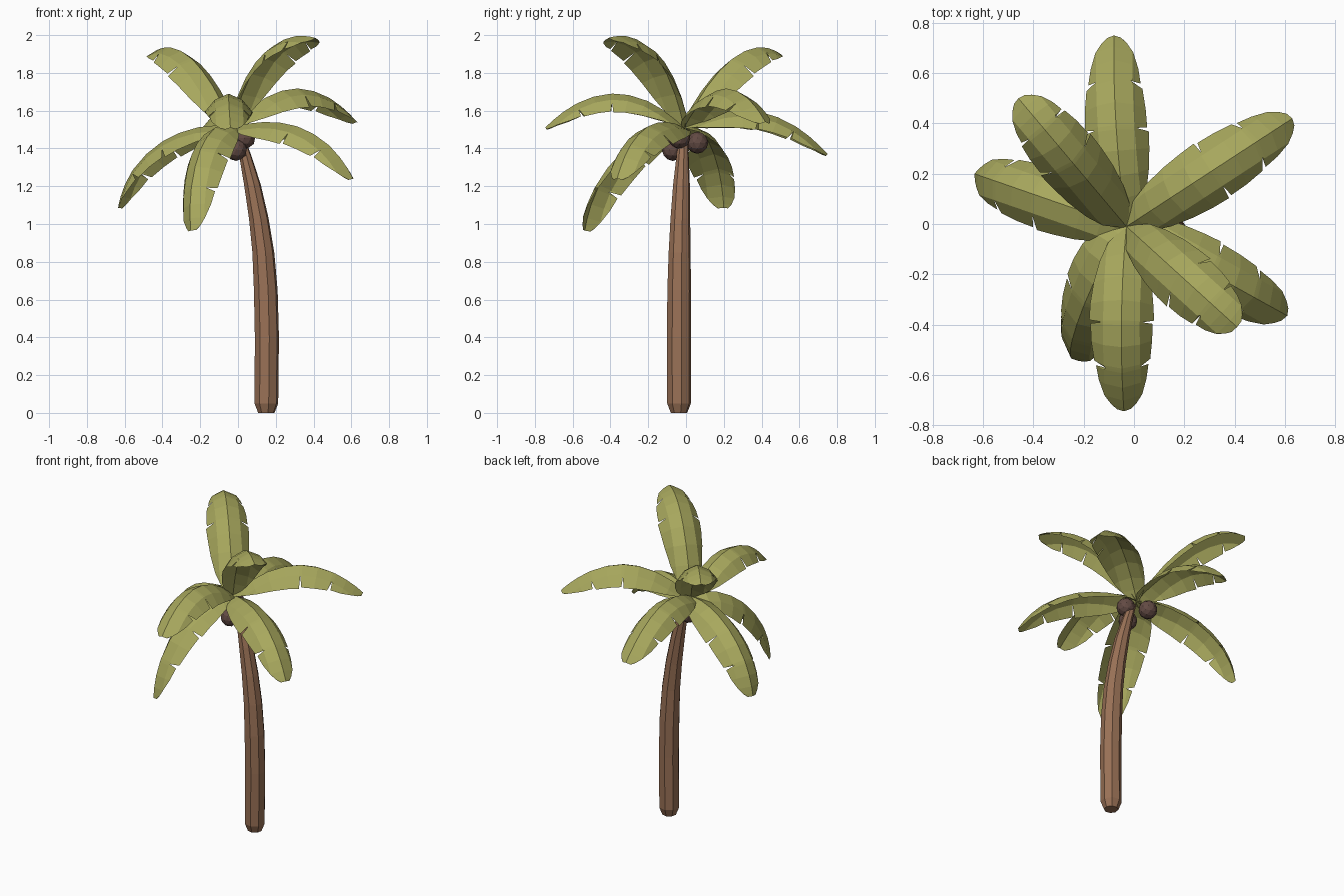
import bpy, bmesh, math
from mathutils import Vector

if "Cube" in bpy.data.objects:
    bpy.data.objects.remove(bpy.data.objects["Cube"])


def material(name, rgb):
    m = bpy.data.materials.new(name)
    m.diffuse_color = (*rgb, 1)
    m.use_nodes = True
    m.node_tree.nodes["Principled BSDF"].inputs["Base Color"].default_value = m.diffuse_color
    return m


GREEN = material("olive green", (0.39, 0.39, 0.11))
BARK = material("bark brown", (0.32, 0.165, 0.093))
SHELL = material("coconut brown", (0.125, 0.07, 0.058))


def finish(bm, name, mat):
    me = bpy.data.meshes.new(name)
    bm.to_mesh(me)
    bm.free()
    me.materials.append(mat)
    ob = bpy.data.objects.new(name, me)
    bpy.context.collection.objects.link(ob)
    return ob


# Trunk: octagonal rings (x, y, z, radius) along a leaning curve
RINGS = [(.15, -.037, 0, .044), (.15, -.037, .05, .064), (.153, -.037, .4, .065),
         (.147, -.036, .65, .064), (.134, -.034, .85, .059), (.11, -.03, 1.03, .053),
         (.076, -.024, 1.21, .045), (.039, -.018, 1.36, .033), (.005, -.015, 1.47, .026)]
bm = bmesh.new()
loops = []
for x, y, z, r in RINGS:
    loops.append([bm.verts.new((x + r * math.cos(a), y + r * math.sin(a), z))
                  for a in (math.tau * (k + .25) / 8 for k in range(8))])
for lo, hi in zip(loops, loops[1:]):
    for k in range(8):
        j = (k + 1) % 8
        bm.faces.new((lo[k], lo[j], hi[j], hi[k]))
bm.faces.new(loops[0][::-1])
bm.faces.new(loops[-1])
finish(bm, "trunk", BARK)

# Coconuts below the crown
for i, c in enumerate([(.035, -.035, 1.455), (-.06, .06, 1.43), (-.01, -.07, 1.392)]):
    bm = bmesh.new()
    bmesh.ops.create_icosphere(bm, subdivisions=2, radius=.058)
    bmesh.ops.translate(bm, verts=bm.verts, vec=c)
    finish(bm, f"coconut_{i + 1}", SHELL)

# Half-blade outline: (t, left width, right width); dips are the torn notches
BLADE = [(0, .015, .015), (.07, .075, .075), (.15, .115, .115), (.27, .145, .145),
         (.40, .16, .16), (.51, .167, .164), (.52, .095, .085), (.533, .158, .156),
         (.65, .154, .152), (.765, .14, .136), (.778, .08, .07), (.79, .128, .126),
         (.87, .112, .112), (.94, .082, .082), (.98, .054, .054), (1, .03, .03)]
BASE = Vector((-.03, -.01, 1.51))
INNER, OUTER = math.radians(24), math.radians(50)   # droop of the two strips per side


def cubic(p, t):
    """Cubic through four values at t = 0, 1/3, 2/3, 1."""
    s = 3 * t
    return (-p[0] * (s - 1) * (s - 2) * (s - 3) / 6 + p[1] * s * (s - 2) * (s - 3) / 2
            - p[2] * s * (s - 1) * (s - 3) / 2 + p[3] * s * (s - 1) * (s - 2) / 6)


def frond(name, tip, r1, z1, r2, z2, z3, bend=0, roll=0):
    """Arched leaf from BASE to tip; (r, z) are midrib points on the way."""
    flat = Vector((tip[0] - BASE.x, tip[1] - BASE.y, 0))
    side = Vector((-flat.y, flat.x, 0)).normalized()

    def mid(t):
        p = BASE + flat * cubic((0, r1, r2, 1), t) + side * bend * 4 * t * (1 - t)
        p.z = cubic((BASE.z, z1, z2, z3), t)
        return p

    bm = bmesh.new()
    rows = []
    for t, wl, wr in BLADE:
        m = mid(t)
        tangent = mid(t + .01) - mid(t - .01)
        n = tangent.cross(side).normalized()
        c = n.cross(tangent).normalized()
        a = math.radians(roll) * t
        normal = n * math.cos(a) - c * math.sin(a)
        across = c * math.cos(a) + n * math.sin(a)
        row = [m]
        for w, sign in ((wl, 1), (wr, -1)):
            inner = min(w, .08)
            p = m + inner * (sign * math.cos(INNER) * across - math.sin(INNER) * normal) * .999
            q = p + (w - inner + .002) * (sign * math.cos(OUTER) * across - math.sin(OUTER) * normal)
            row = [q, p] + row if sign > 0 else row + [p, q]
        rows.append([bm.verts.new(v) for v in row])
    for a, b in zip(rows, rows[1:]):
        for k in range(4):
            bm.faces.new((a[k], a[k + 1], b[k + 1], b[k]))
    finish(bm, name, GREEN)


# Eight fronds around the crown
frond("frond_back", (-.08, .75), .33, 1.60, .67, 1.56, 1.37, .015)
frond("frond_front", (-.04, -.745), .33, 1.67, .67, 1.67, 1.51, -.015)
frond("frond_back_right", (.63, .42), .33, 1.69, .67, 1.70, 1.54)
frond("frond_front_right_high", (.41, -.41), .29, 1.84, .64, 1.98, 1.985)
frond("frond_front_right_low", (.61, -.365), .33, 1.54, .69, 1.47, 1.24)
frond("frond_back_left_high", (-.46, .50), .30, 1.77, .65, 1.92, 1.90)
frond("frond_left", (-.635, .2), .38, 1.50, .77, 1.36, 1.085)
frond("frond_front_left", (-.25, -.535), .38, 1.49, .78, 1.29, .965, -.035, 20)
